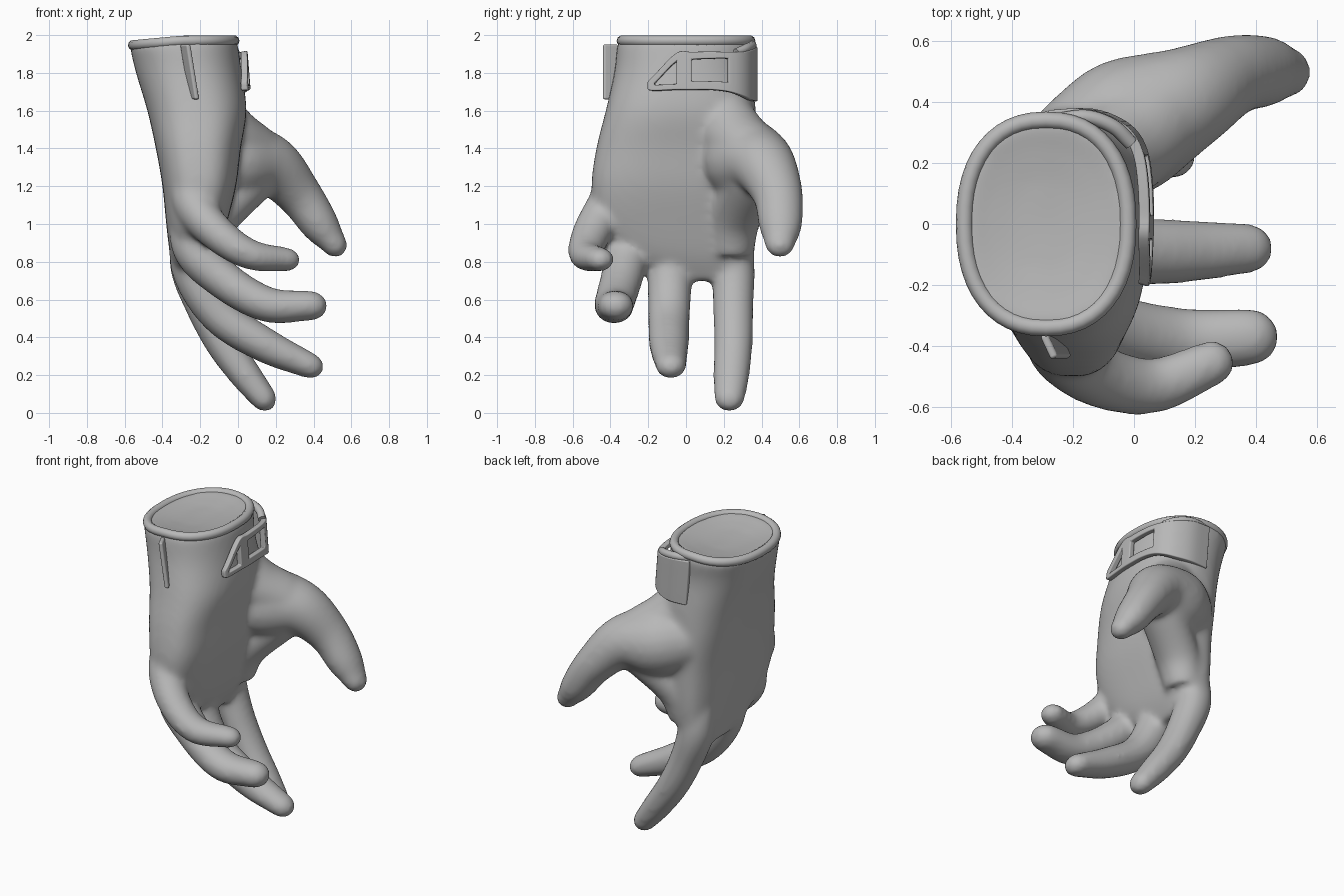
import bpy, bmesh, math
from mathutils import Vector, Matrix

if "Cube" in bpy.data.objects:
    bpy.data.objects.remove(bpy.data.objects["Cube"], do_unlink=True)

grey = bpy.data.materials.new("plain grey")
grey.use_nodes = True
colour = (0.48, 0.48, 0.48, 1)
grey.diffuse_color = colour
grey.node_tree.nodes["Principled BSDF"].inputs["Base Color"].default_value = colour


def add_object(name, data):
    ob = bpy.data.objects.new(name, data)
    bpy.context.scene.collection.objects.link(ob)
    data.materials.append(grey)
    return ob


def mesh_object(name, bm):
    bmesh.ops.recalc_face_normals(bm, faces=bm.faces)
    me = bpy.data.meshes.new(name)
    bm.to_mesh(me)
    bm.free()
    for p in me.polygons:
        p.use_smooth = True
    return add_object(name, me)


def loft(bm, rings):
    """Skin closed rings of equal length and cap both ends."""
    rows = [[bm.verts.new(p) for p in r] for r in rings]
    n = len(rows[0])
    for a, b in zip(rows, rows[1:]):
        for i in range(n):
            j = (i + 1) % n
            bm.faces.new((a[i], a[j], b[j], b[i]))
    bm.faces.new(rows[0])
    bm.faces.new(rows[-1][::-1])


def catmull(pts, steps=8):
    """Smooth path through points of any dimension."""
    pts = [Vector(p) for p in pts]
    ext = [pts[0] * 2 - pts[1]] + pts + [pts[-1] * 2 - pts[-2]]
    out = []
    for a, b, c, d in zip(ext, ext[1:], ext[2:], ext[3:]):
        for k in range(steps):
            t = k / steps
            out.append((b * 2 + (c - a) * t + (a * 2 - b * 5 + c * 4 - d) * t**2
                        + (b * 3 - a - c * 3 + d) * t**3) / 2)
    return out + [pts[-1]]


def oval(x0, x1, y0, y1, power, z, scale=1, n=48):
    """Rounded cross-section between the given limits."""
    def soft(v):
        return math.copysign(abs(v) ** (2 / power), v)
    pts = []
    for i in range(n):
        a = 2 * math.pi * i / n
        pts.append(Vector(((x0 + x1) / 2 + scale * (x1 - x0) / 2 * soft(math.cos(a)),
                           (y0 + y1) / 2 + scale * (y1 - y0) / 2 * soft(math.sin(a)), z)))
    return pts


def digit(bm, controls, n=20):
    """Finger along (x, y, z, radius) points, flattening toward a domed tip."""
    path = catmull(controls)
    rings = []

    def ring(centre, u, v):
        rings.append([centre + u * math.cos(t) + v * math.sin(t)
                      for t in (2 * math.pi * k / n for k in range(n))])

    for i, p in enumerate(path):
        d = (path[min(i + 1, len(path) - 1)] - path[max(i - 1, 0)]).to_3d().normalized()
        u = d.cross(Vector((0, 1, 0))).normalized()
        v = d.cross(u) * p[3]
        u *= p[3] * (1 - 0.16 * i / len(path))
        ring(p.to_3d(), u, v)
    for t in (0.3, 0.55, 0.75, 0.9, 0.98):
        w = math.sqrt(1 - t * t)
        ring(p.to_3d() + d * p[3] * t, u * w, v * w)
    loft(bm, rings)


# Hand: palm and cuff section limits (x0, x1, y0, y1, roundness, z)
hand = bmesh.new()
sections = [
    (-0.34, -0.17, -0.08, 0.34, 2.6, 0.7), (-0.36, -0.11, -0.34, 0.36, 2.8, 0.83),
    (-0.38, -0.06, -0.47, 0.375, 2.8, 1.0), (-0.40, -0.01, -0.5, 0.38, 2.8, 1.2),
    (-0.435, 0.015, -0.475, 0.38, 2.7, 1.4), (-0.48, 0.045, -0.425, 0.37, 2.5, 1.6),
    (-0.54, 0.02, -0.38, 0.35, 2.3, 1.8), (-0.575, 0.0, -0.365, 0.365, 2.3, 1.945)]
rings = [oval(*s) for s in catmull(sections, 4)]


def dip(ring):
    """Lower the opening toward the back of the hand."""
    for p in ring:
        p.z -= 0.025 * max(0, -p.x - 0.3) / 0.27
    return ring


# Closed wrist end with a very shallow dish
top = sections[-1][:5]
for scale, z in ((0.97, 1.98), (0.9, 1.985), (0.7, 1.97), (0.4, 1.955), (0.1, 1.95)):
    rings.append(dip(oval(*top, z, scale)))
loft(hand, rings)

# Fingers, thumb and the flesh around the thumb base
digits = {
    "little": [(-0.23, -0.33, 1.3, 0.1), (-0.24, -0.4, 1.12, 0.115), (-0.12, -0.495, 0.96, 0.105),
               (0.06, -0.53, 0.84, 0.092), (0.255, -0.455, 0.812, 0.076)],
    "ring": [(-0.23, -0.22, 1.15, 0.11), (-0.24, -0.3, 0.89, 0.12), (-0.09, -0.34, 0.715, 0.113),
             (0.15, -0.38, 0.575, 0.107), (0.38, -0.37, 0.567, 0.095)],
    "middle": [(-0.24, -0.04, 1.05, 0.11), (-0.24, -0.08, 0.77, 0.12), (-0.1, -0.09, 0.52, 0.112),
               (0.14, -0.09, 0.36, 0.106), (0.375, -0.08, 0.252, 0.083)],
    "index": [(-0.24, 0.22, 1.0, 0.11), (-0.25, 0.25, 0.78, 0.115), (-0.18, 0.25, 0.57, 0.108),
              (-0.08, 0.25, 0.37, 0.104), (0.04, 0.24, 0.2, 0.097), (0.13, 0.23, 0.085, 0.084)],
    "thumb": [(-0.2, 0.22, 1.37, 0.19), (-0.02, 0.32, 1.34, 0.225), (0.17, 0.41, 1.31, 0.175),
              (0.32, 0.485, 1.16, 0.135), (0.435, 0.5, 0.995, 0.116), (0.505, 0.497, 0.9, 0.083)],
    "thumb root": [(-0.17, 0.17, 1.66, 0.14), (-0.06, 0.24, 1.49, 0.17), (0.08, 0.34, 1.4, 0.16)],
    "thumb web": [(-0.19, 0.24, 0.86, 0.12), (-0.12, 0.26, 1.04, 0.14), (0.08, 0.35, 1.235, 0.145)]}
for controls in digits.values():
    digit(hand, controls)
glove = mesh_object("glove_hand", hand)
remesh = glove.modifiers.new("Blend", 'REMESH')
remesh.mode = 'VOXEL'
remesh.voxel_size = 0.016
remesh.use_smooth_shade = True
smooth = glove.modifiers.new("Soften", 'SMOOTH')
smooth.factor = 0.5
smooth.iterations = 18


def cord(name, pts, radius, cyclic=False):
    cu = bpy.data.curves.new(name, 'CURVE')
    cu.dimensions = '3D'
    cu.bevel_depth = radius
    cu.bevel_resolution = 3
    cu.use_fill_caps = True
    sp = cu.splines.new('POLY')
    sp.points.add(len(pts) - 1)
    for q, p in zip(sp.points, pts):
        q.co = (*p, 1)
    sp.use_cyclic_u = cyclic
    sp.use_smooth = True
    return add_object(name, cu)


# Rolled rim
cord("wrist_rim", dip(oval(*top, 1.97, 0.93)), 0.028, True)

# Wrist strap: columns of (x, y, bottom, hole bottom, hole top, top)
columns = [
    (0.025, -0.20, 1.71, 1.725, 1.735, 1.75), (0.033, -0.165, 1.705, 1.735, 1.745, 1.79),
    (0.04, -0.05, 1.71, 1.74, 1.86, 1.905), (0.042, 0.03, 1.71, 1.755, 1.87, 1.91),
    (0.038, 0.13, 1.71, 1.755, 1.875, 1.912), (0.025, 0.22, 1.70, 1.75, 1.875, 1.91),
    (-0.005, 0.285, 1.68, 1.74, 1.86, 1.91), (-0.06, 0.33, 1.66, 1.73, 1.86, 1.92),
    (-0.15, 0.36, 1.65, 1.73, 1.87, 1.935), (-0.27, 0.355, 1.65, 1.73, 1.88, 1.945)]
open_spans = (1, 3, 4)
steps = 4
strap = bmesh.new()
rows = [[strap.verts.new((c[0] - 0.08 * (z - 1.8), c[1], z)) for z in c[2:]]
        for c in catmull(columns, steps)]
for i, (a, b) in enumerate(zip(rows, rows[1:])):
    for k in range(3):
        if not (k == 1 and i // steps in open_spans):
            strap.faces.new((a[k], b[k], b[k + 1], a[k + 1]))
strap_ob = mesh_object("wrist_strap", strap)
thick = strap_ob.modifiers.new("Thickness", 'SOLIDIFY')
thick.thickness = 0.035
thick.offset = 0


def round_edges(ob, width):
    bev = ob.modifiers.new("Rounded edges", 'BEVEL')
    bev.width = width
    bev.segments = 3
    bev.limit_method = 'ANGLE'
    bev.angle_limit = math.radians(50)
    ob.modifiers.new("Even shading", 'WEIGHTED_NORMAL')


round_edges(strap_ob, 0.009)

# Folded strap end behind the rim
fold = [(-0.27, 0.335, 1.95), (-0.16, 0.35, 1.945), (-0.07, 0.32, 1.93), (-0.01, 0.265, 1.905)]
cord("strap_fold", catmull(fold), 0.024)

# Slanted pull tab on the little-finger side
tab = bmesh.new()
bmesh.ops.create_cube(tab, size=1, matrix=Matrix.Translation((-0.255, -0.4, 1.805))
                      @ Matrix.Rotation(math.radians(-65), 4, 'Z')
                      @ Matrix.Diagonal((0.085, 0.026, 0.29, 1)))
for v in tab.verts:
    v.co.x -= 0.16 * (v.co.z - 1.8)
round_edges(mesh_object("pull_tab", tab), 0.01)
